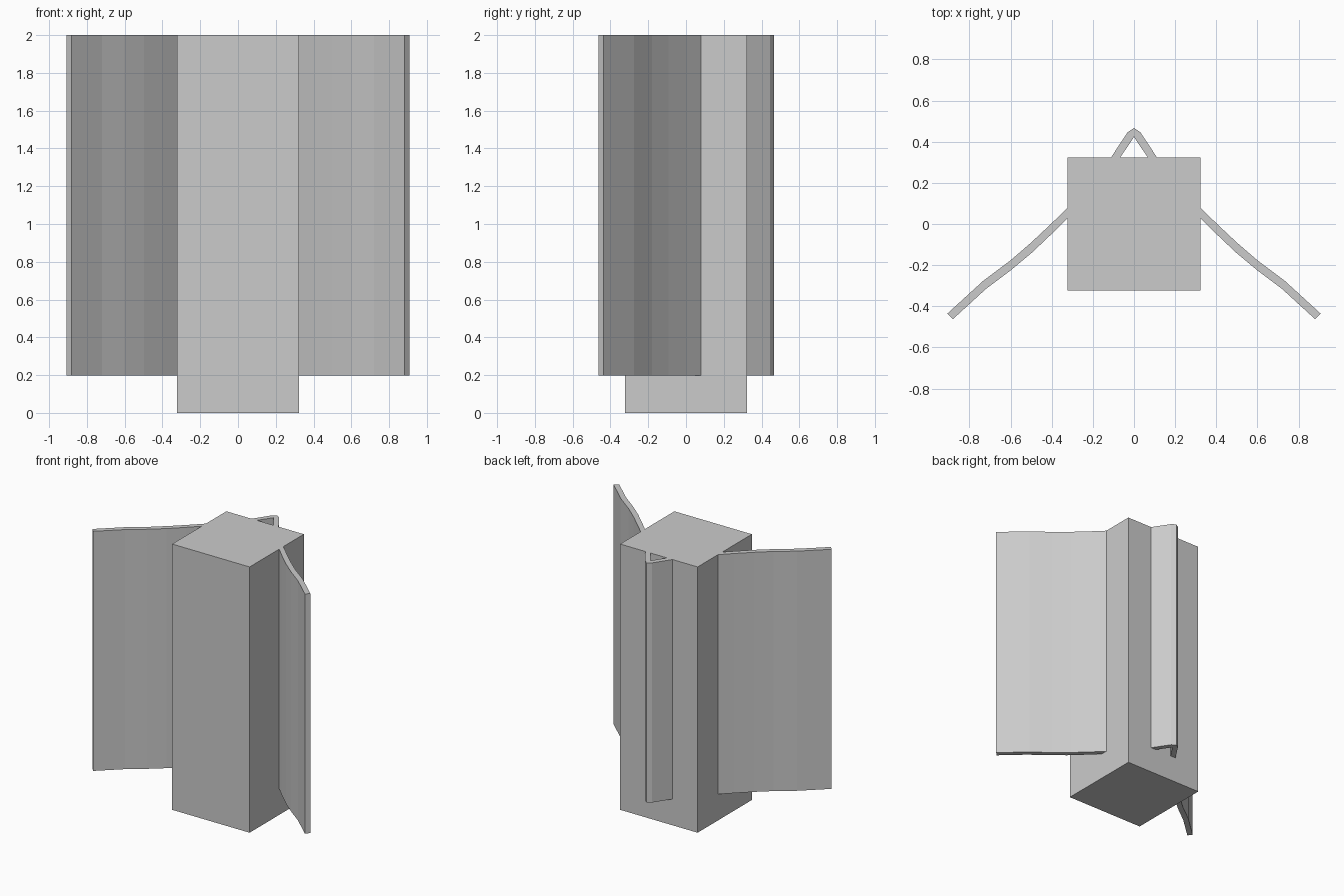
import bpy, bmesh

if "Cube" in bpy.data.objects:
    bpy.data.objects.remove(bpy.data.objects["Cube"])

# Square column
bpy.ops.mesh.primitive_cube_add(size=1, location=(0, 0, 1))
column = bpy.context.object
column.name = "column"
column.scale = (0.645, 0.645, 2)
bpy.ops.object.transform_apply(location=False, rotation=False, scale=True)

# Half cross-section of the folded sheet: back/outer side and front/inner side
outer = [(0, .467), (.031, .446), (.111, .325), (.21, .19), (.322, .08), (.404, .0),
         (.502, -.092), (.603, -.179), (.733, -.276), (.908, -.436)]
inner = [(0, .425), (.004, .417), (.066, .325), (.18, .165), (.322, .029), (.4, -.048),
         (.497, -.14), (.603, -.228), (.719, -.315), (.881, -.463)]
Z0, Z1 = 0.197, 2.0

# Folded sheet, right half extruded in z and mirrored
bm = bmesh.new()
rings = [[bm.verts.new((p[0], p[1], z)) for p, z in ((o, Z0), (o, Z1), (i, Z1), (i, Z0))]
         for o, i in zip(outer, inner)]
for a, b in zip(rings, rings[1:]):
    for k in range(4):
        n = (k + 1) % 4
        bm.faces.new((a[k], a[n], b[n], b[k]))
bm.faces.new(rings[-1])
bmesh.ops.recalc_face_normals(bm, faces=bm.faces)
mesh = bpy.data.meshes.new("folded_sheet")
bm.to_mesh(mesh)
bm.free()
sheet = bpy.data.objects.new("folded_sheet", mesh)
bpy.context.collection.objects.link(sheet)
mirror = sheet.modifiers.new("mirror", 'MIRROR')
mirror.use_axis[0] = True
mirror.use_clip = True
mirror.merge_threshold = 0.001
